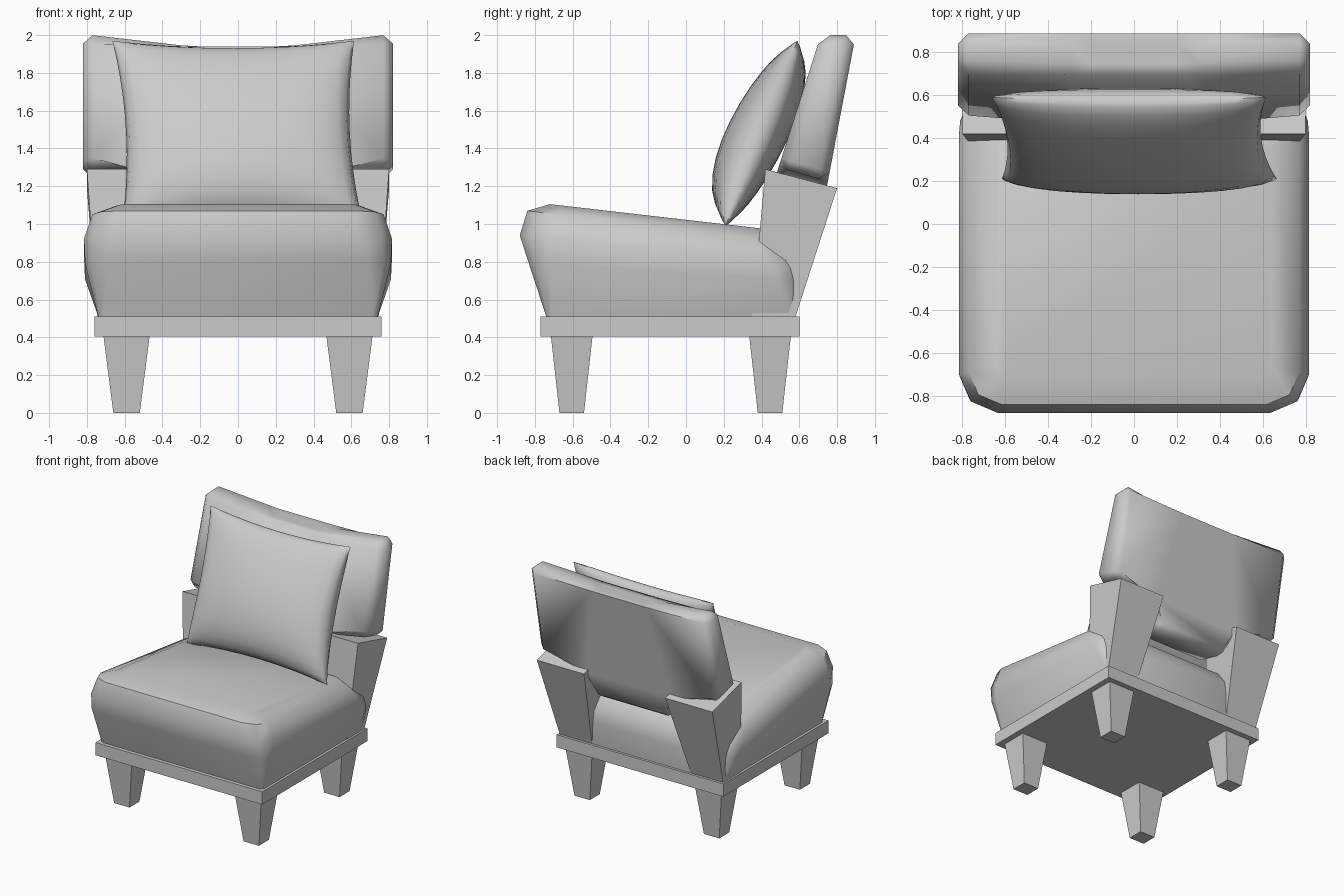
import bpy, bmesh, math
from mathutils import Vector

cube = bpy.data.objects.get("Cube")
if cube:
    bpy.data.objects.remove(cube, do_unlink=True)

grey = bpy.data.materials.new("light grey")
grey.use_nodes = True
COLOUR = (0.6, 0.6, 0.6, 1)
grey.diffuse_color = COLOUR
grey.node_tree.nodes["Principled BSDF"].inputs["Base Color"].default_value = COLOUR


def finish(name, bm, smooth=None, bevel=0):
    """Turn a bmesh into a named object, optionally bevelled and smoothed."""
    if bevel:
        bmesh.ops.bevel(bm, geom=bm.edges[:], offset=bevel, segments=1,
                        affect='EDGES', clamp_overlap=True)
    bmesh.ops.recalc_face_normals(bm, faces=bm.faces[:])
    mesh = bpy.data.meshes.new(name)
    bm.to_mesh(mesh)
    bm.free()
    mesh.materials.append(grey)
    obj = bpy.data.objects.new(name, mesh)
    bpy.context.collection.objects.link(obj)
    if smooth:
        bpy.ops.object.select_all(action='DESELECT')
        obj.select_set(True)
        bpy.context.view_layer.objects.active = obj
        bpy.ops.object.shade_smooth_by_angle(angle=math.radians(smooth))
    return obj


def loft(rings):
    """Skin a stack of equal-length point rings and cap both ends."""
    bm = bmesh.new()
    loops = [[bm.verts.new(p) for p in ring] for ring in rings]
    for a, b in zip(loops, loops[1:]):
        for i in range(len(a)):
            j = (i + 1) % len(a)
            bm.faces.new((a[i], a[j], b[j], b[i]))
    bm.faces.new(loops[0])
    bm.faces.new(loops[-1])
    return bm


def rect(x0, x1, y0, y1, z):
    return [(x0, y0, z), (x1, y0, z), (x1, y1, z), (x0, y1, z)]


# Base board
finish("base_board", loft([rect(-.76, .76, -.77, .6, .405),
                           rect(-.76, .76, -.77, .6, .51)]))

# Four tapered legs
for side, sx in (("left", 1), ("right", -1)):
    for end, y in (("front", -.605), ("back", .445)):
        x = sx * .59
        finish(f"{end}_{side}_leg", loft([
            rect(x - .07, x + .07, y - .065, y + .065, 0),
            rect(x - .122, x + .122, y - .11, y + .11, .405)]))

# Two flared back posts with sloping tops
for side, sx in (("left", 1), ("right", -1)):
    bottom = rect(sx * .45, sx * .745, .35, .58, .51)
    top = [(sx * x, y, z) for x, y, z in
           ((.37, .42, 1.29), (.8, .42, 1.29), (.8, .8, 1.19), (.37, .8, 1.19))]
    finish(f"{side}_back_post", loft([bottom, top]))


# Seat cushion: stacked rounded outlines that slope down to the back
def seat_ring(hx, front, back, z, slope, r):
    cut = r * .3
    corner = [(hx - r, front), (hx - cut, front + cut), (hx, front + r),
              (hx, back - r), (hx - cut, back - cut), (hx - r, back)]
    outline = corner + [(-x, y) for x, y in reversed(corner)]
    return [(x, y, z + slope * (y - front)) for x, y in outline]


finish("seat_cushion", loft([
    seat_ring(.74, -.74, .58, .51, 0, .03),
    seat_ring(.81, -.835, .6, .8, -.07, .12),
    seat_ring(.815, -.88, .6, .94, -.095, .18),
    seat_ring(.77, -.84, .53, 1.07, -.124, .15),
    seat_ring(.64, -.72, .42, 1.105, -.115, .06)]), smooth=50)

# Backrest cushion: notched outline that drops between the posts
half = [(.25, 1.94), (.82, 2.005), (.82, 1.3), (.35, 1.3), (.35, 1.03)]
outline = half + [(-x, z) for x, z in reversed(half)]
front = [(x, .49 + .32 * (z - 1.3), z) for x, z in outline]
rear = []
for x, z in outline:
    drop = .075 if z < 1.5 else 0
    rear.append((x, .75 + .19 * (z - drop - 1.22), z - drop))
finish("backrest_cushion", loft([front, rear]), smooth=60, bevel=.05)

# Loose pillow: two puffed sheets joined along a pinched seam
N = 14
CENTRE = Vector((0, .4, 1.48))
UP = Vector((0, .19, .49))
OUT = Vector((0, -.93, .36))
bm = bmesh.new()
for sign, thick in ((1, .18), (-1, .14)):
    grid = []
    for j in range(N + 1):
        row = []
        for i in range(N + 1):
            u = math.sin(math.pi / 2 * (2 * i / N - 1))
            v = math.sin(math.pi / 2 * (2 * j / N - 1))
            x = .64 * u * (1 - .075 * (1 - v * v)) - .025 * v
            up = v * (1 - .08 * (1 - u * u))
            puff = max(0, 1 - u * u) ** .35 * max(0, 1 - v * v) ** .5
            puff *= sign * thick * (1 - .25 * sign * v)
            row.append(bm.verts.new(CENTRE + Vector((x, 0, 0)) + UP * up + OUT * puff))
        grid.append(row)
    for j in range(N):
        for i in range(N):
            bm.faces.new((grid[j][i], grid[j][i + 1], grid[j + 1][i + 1], grid[j + 1][i]))
bmesh.ops.remove_doubles(bm, verts=bm.verts[:], dist=.0005)
finish("pillow", bm, smooth=60)
